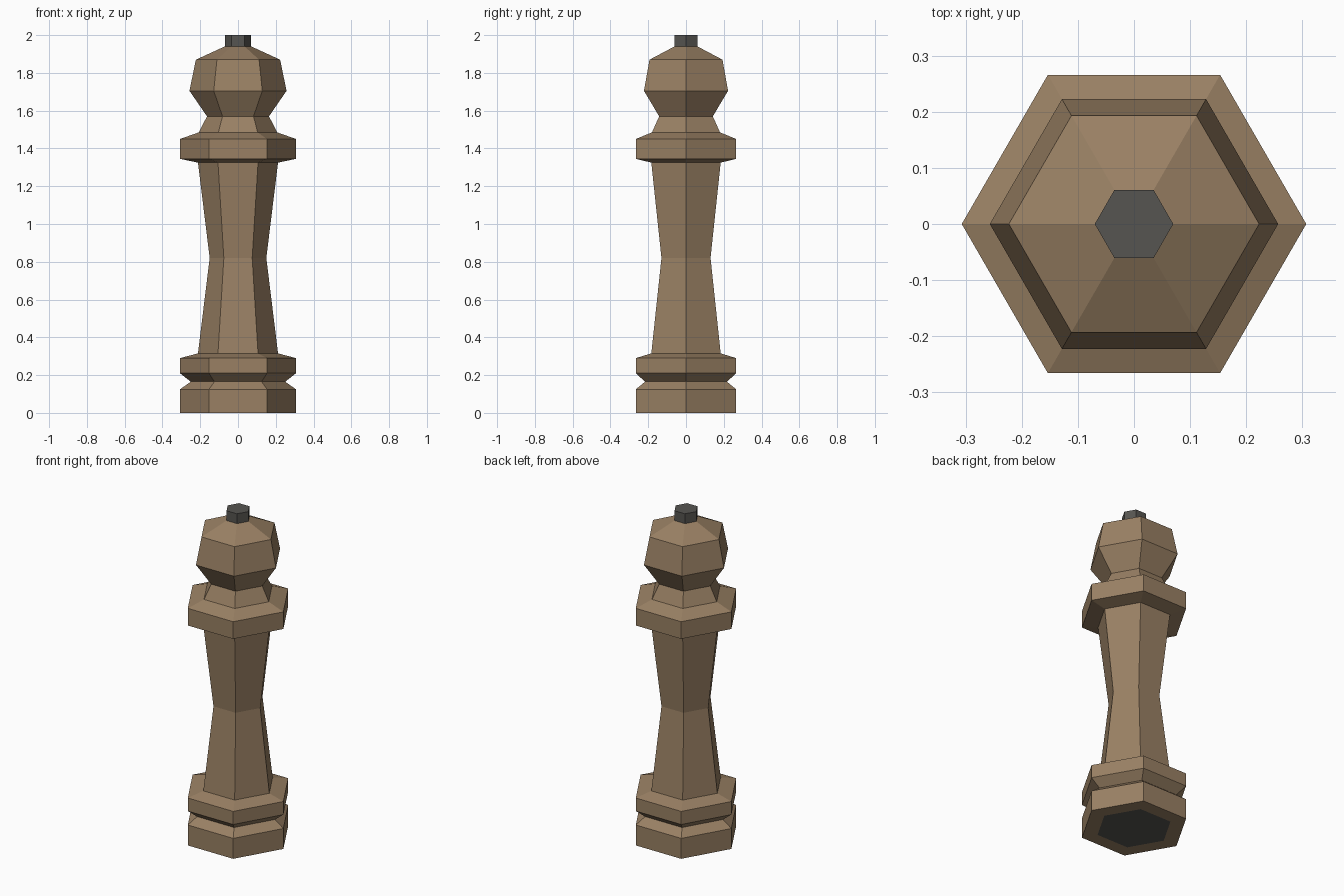
import bpy, bmesh, math

if "Cube" in bpy.data.objects:
    bpy.data.objects.remove(bpy.data.objects["Cube"])

SIDES = 6


def material(name, rgb):
    m = bpy.data.materials.new(name)
    m.diffuse_color = (*rgb, 1)
    m.use_nodes = True
    m.node_tree.nodes["Principled BSDF"].inputs["Base Color"].default_value = m.diffuse_color
    return m


wood = material("brown wood", (0.32, 0.217, 0.127))
dark = material("dark grey", (0.094, 0.09, 0.082))


def turned(name, profile, mat):
    """Stack hexagonal rings from (radius, height) pairs and cap both ends."""
    bm = bmesh.new()
    rings = []
    for r, z in profile:
        rings.append([bm.verts.new((r * math.cos(2 * math.pi * i / SIDES),
                                    r * math.sin(2 * math.pi * i / SIDES), z))
                      for i in range(SIDES)])
    for a, b in zip(rings, rings[1:]):
        for i in range(SIDES):
            j = (i + 1) % SIDES
            bm.faces.new((a[i], a[j], b[j], b[i]))
    bm.faces.new(rings[0][::-1])
    bm.faces.new(rings[-1])
    me = bpy.data.meshes.new(name)
    bm.to_mesh(me)
    bm.free()
    me.materials.append(mat)
    ob = bpy.data.objects.new(name, me)
    bpy.context.collection.objects.link(ob)
    return ob


# Body: base, groove, waisted shaft, collar, neck and head
body = turned("turned_body", [
    (0.215, 0), (0.307, 0), (0.307, 0.125), (0.25, 0.165), (0.307, 0.21),
    (0.307, 0.29), (0.212, 0.315), (0.15, 0.82), (0.212, 1.325),
    (0.307, 1.345), (0.307, 1.45), (0.208, 1.485), (0.164, 1.57),
    (0.257, 1.705), (0.223, 1.87), (0.07, 1.94)], wood)

# Dark pad in the middle of the underside
body.data.materials.append(dark)
for p in body.data.polygons:
    if p.normal.z < -0.9 and p.center.z < 0.01 and p.center.xy.length < 0.01:
        p.material_index = 1

# Small finial on top
turned("top_finial", [(0.07, 1.94), (0.07, 2.0)], dark)
